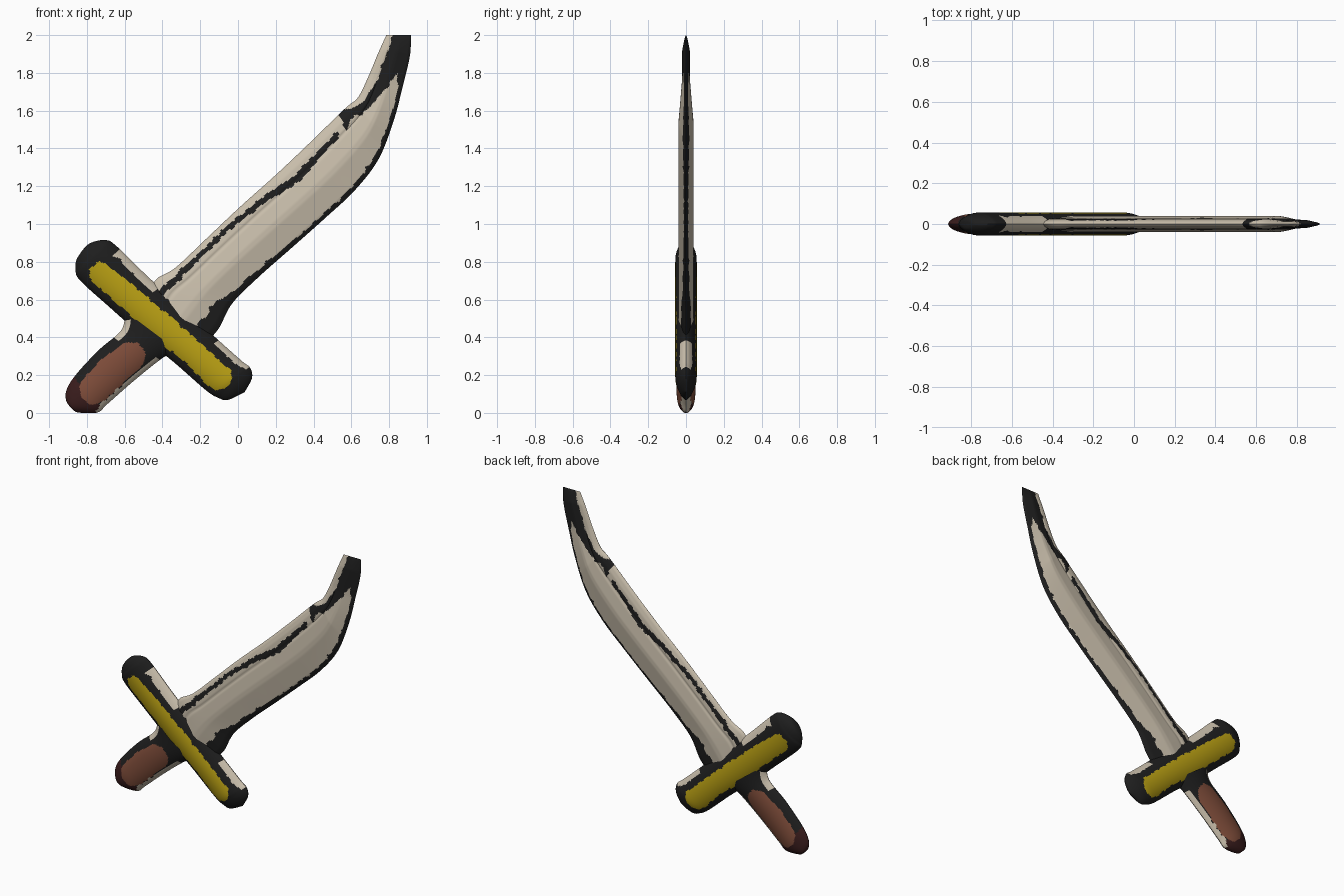
import bpy, bmesh, math
from mathutils import Vector, noise
from mathutils.geometry import intersect_point_line

if "Cube" in bpy.data.objects:
    bpy.data.objects.remove(bpy.data.objects["Cube"])


def material(name, rgb):
    m = bpy.data.materials.new(name)
    m.use_nodes = True
    m.diffuse_color = (*rgb, 1)
    m.node_tree.nodes["Principled BSDF"].inputs["Base Color"].default_value = (*rgb, 1)
    return m


CREAM, BLACK, YELLOW, BROWN, MAROON = range(5)
MATERIALS = [
    material("pale steel", (0.6, 0.53, 0.42)),
    material("ink black", (0.013, 0.013, 0.013)),
    material("gold yellow", (0.5, 0.36, 0.007)),
    material("leather brown", (0.21, 0.073, 0.042)),
    material("dark maroon", (0.042, 0.012, 0.012)),
]


def spline(points, u):
    """Point on a smooth curve through the points; u counts points."""
    last = len(points) - 1
    i = min(int(u), last - 1)
    t = u - i
    a, b, c, d = (Vector(points[max(0, min(last, i + k))]) for k in (-1, 0, 1, 2))
    return 0.5 * (2 * b + (c - a) * t + (2 * a - 5 * b + 4 * c - d) * t ** 2
                  + (3 * b - a - 3 * c + d) * t ** 3)


def ramp(stops, t):
    """Straight-line interpolation through (position, value) stops."""
    for (p, a), (q, b) in zip(stops, stops[1:]):
        if t <= q:
            return a + (b - a) * (t - p) / (q - p)
    return stops[-1][1]


def wobble(x, z):
    return noise.noise(Vector((x * 28, z * 28, 0)))


def near_line(x, z, line, extra=0.0):
    """True inside a painted stroke of (x, z, half width) points."""
    p = Vector((x, z, 0))
    for (ax, az, aw), (bx, bz, bw) in zip(line, line[1:]):
        a, b = Vector((ax, az, 0)), Vector((bx, bz, 0))
        t = max(0, min(1, intersect_point_line(p, a, b)[1]))
        if (p - a.lerp(b, t)).length < aw + (bw - aw) * t + extra:
            return True
    return False


def lofted_part(name, edge_a, edge_b, steps, across, thickness, paint):
    """Two mirrored faces stretched between two edge curves."""
    bm = bmesh.new()
    rows = (len(edge_a) - 1) * steps
    for side in (-1, 1):
        grid = []
        for i in range(rows + 1):
            u = i / steps
            a, b = spline(edge_a, u), spline(edge_b, u)
            row = []
            for j in range(across + 1):
                v = j / across
                p = a.lerp(b, v)
                row.append(bm.verts.new((p.x, side * thickness(u, v), min(2, max(0, p.y)))))
            grid.append(row)
        for i in range(rows):
            for j in range(across):
                quad = [grid[i][j], grid[i + 1][j], grid[i + 1][j + 1], grid[i][j + 1]]
                mid = sum((q.co for q in quad), Vector()) / 4
                face = bm.faces.new(quad if side > 0 else quad[::-1])
                face.material_index = paint(mid.x, mid.z, (i + 0.5) / steps, (j + 0.5) / across)
    bmesh.ops.remove_doubles(bm, verts=bm.verts, dist=0.0003)
    bmesh.ops.recalc_face_normals(bm, faces=bm.faces)
    mesh = bpy.data.meshes.new(name)
    bm.to_mesh(mesh)
    bm.free()
    for m in MATERIALS:
        mesh.materials.append(m)
    obj = bpy.data.objects.new(name, mesh)
    bpy.context.collection.objects.link(obj)
    bpy.ops.object.select_all(action="DESELECT")
    obj.select_set(True)
    bpy.context.view_layer.objects.active = obj
    bpy.ops.object.shade_smooth_by_angle(angle=math.radians(40))


def dome(v):
    return (1 - (2 * v - 1) ** 2) ** 0.7


def round_end(distance):
    return math.sin(min(1, max(0, distance)) * math.pi / 2)


# Blade: curved back, cutting edge, raised ridge and a dark groove
blade_back = [(-.47, .64), (-.43, .71), (-.33, .77), (-.17, .92), (.01, 1.09), (.2, 1.26),
              (.38, 1.43), (.565, 1.61), (.635, 1.67), (.69, 1.78), (.74, 1.9), (.785, 2)]
blade_cut = [(-.16, .38), (-.1, .45), (-.03, .58), (.11, .72), (.28, .87), (.46, 1.03),
             (.62, 1.18), (.745, 1.345), (.825, 1.55), (.87, 1.72), (.91, 1.89), (.915, 2)]
blade_section = [(0, 0), (.03, .012), (.12, .024), (.23, .028), (.27, .024), (.31, .03),
                 (.52, .04), (.6, .039), (.93, .014), (1, 0)]
blade_taper = [(0, 1), (7.5, 1), (9, .55), (10.2, .5), (10.8, .15), (11, 0)]
groove = [(-.41, .63, .018), (-.3, .74, .017), (-.17, .86, .013), (-.02, 1.01, .014),
          (.17, 1.15, .016), (.31, 1.24, .02), (.52, 1.47, .014)]
tip_stroke = [(.575, 1.5, .008), (.565, 1.58, .03), (.65, 1.6, .022), (.75, 1.72, .028),
              (.81, 1.83, .045), (.87, 1.93, .06)]
edge_width = [(0, .25), (1.5, .22), (2.5, .1), (5, .06), (7, .09), (9, .13), (9.6, .3)]


def paint_blade(x, z, u, v):
    w = wobble(x, z)
    if 1 - v < ramp(edge_width, u) + 0.05 * w:
        return BLACK
    if z > 1.86 and v > 0.28 + 0.1 * w:
        return BLACK
    if near_line(x, z, groove, 0.012 * w) or near_line(x, z, tip_stroke, 0.015 * w):
        return BLACK
    return CREAM


lofted_part("blade", blade_back, blade_cut, 18, 52,
            lambda u, v: ramp(blade_section, v) * ramp(blade_taper, u), paint_blade)

# Guard: rounded crossbar with a gold panel
guard_top = [(-.825, .86), (-.78, .9), (-.7, .915), (-.64, .88), (-.465, .71), (-.28, .55),
             (-.12, .4), (.02, .275), (.063, .24), (.074, .185), (.035, .11)]
guard_bottom = [(-.825, .86), (-.855, .81), (-.86, .757), (-.835, .7), (-.675, .555),
                (-.5, .4), (-.33, .26), (-.17, .12), (-.105, .08), (-.053, .069), (.035, .11)]
gold_panel = [(-.725, .735, .062), (-.42, .475, .068), (-.1, .19, .068)]


def paint_guard(x, z, u, v):
    w = wobble(x, z)
    if near_line(x, z, gold_panel, 0.014 * w):
        return YELLOW
    if (3.1 < u < 4.3 and v < 0.17 + 0.06 * w) or (6.1 < u < 7.9 and v < 0.13 + 0.06 * w):
        return CREAM
    return BLACK


lofted_part("guard", guard_top, guard_bottom, 18, 40,
            lambda u, v: 0.057 * dome(v) * round_end(u / 3) * round_end((10 - u) / 3),
            paint_guard)

# Grip: leather handle with a dark rounded butt
grip_left = [(-.876, .02), (-.908, .06), (-.908, .12), (-.86, .2), (-.74, .33), (-.617, .44),
             (-.6, .54)]
grip_right = [(-.876, .02), (-.845, .002), (-.745, .002), (-.69, .048), (-.545, .175),
              (-.4, .29), (-.32, .33)]
leather = [(-.76, .125, .08), (-.66, .225, .085), (-.565, .3, .075)]


def paint_grip(x, z, u, v):
    w = wobble(x, z)
    if near_line(x, z, leather, 0.008 * w):
        return BROWN
    if (2 < u < 4.9 and v > 0.9 + 0.05 * w) or (u > 4.6 and v < 0.12):
        return CREAM
    return MAROON if x + z < -0.68 + 0.02 * w else BLACK


lofted_part("grip", grip_left, grip_right, 18, 40,
            lambda u, v: 0.05 * dome(v) * round_end(u / 3), paint_grip)
